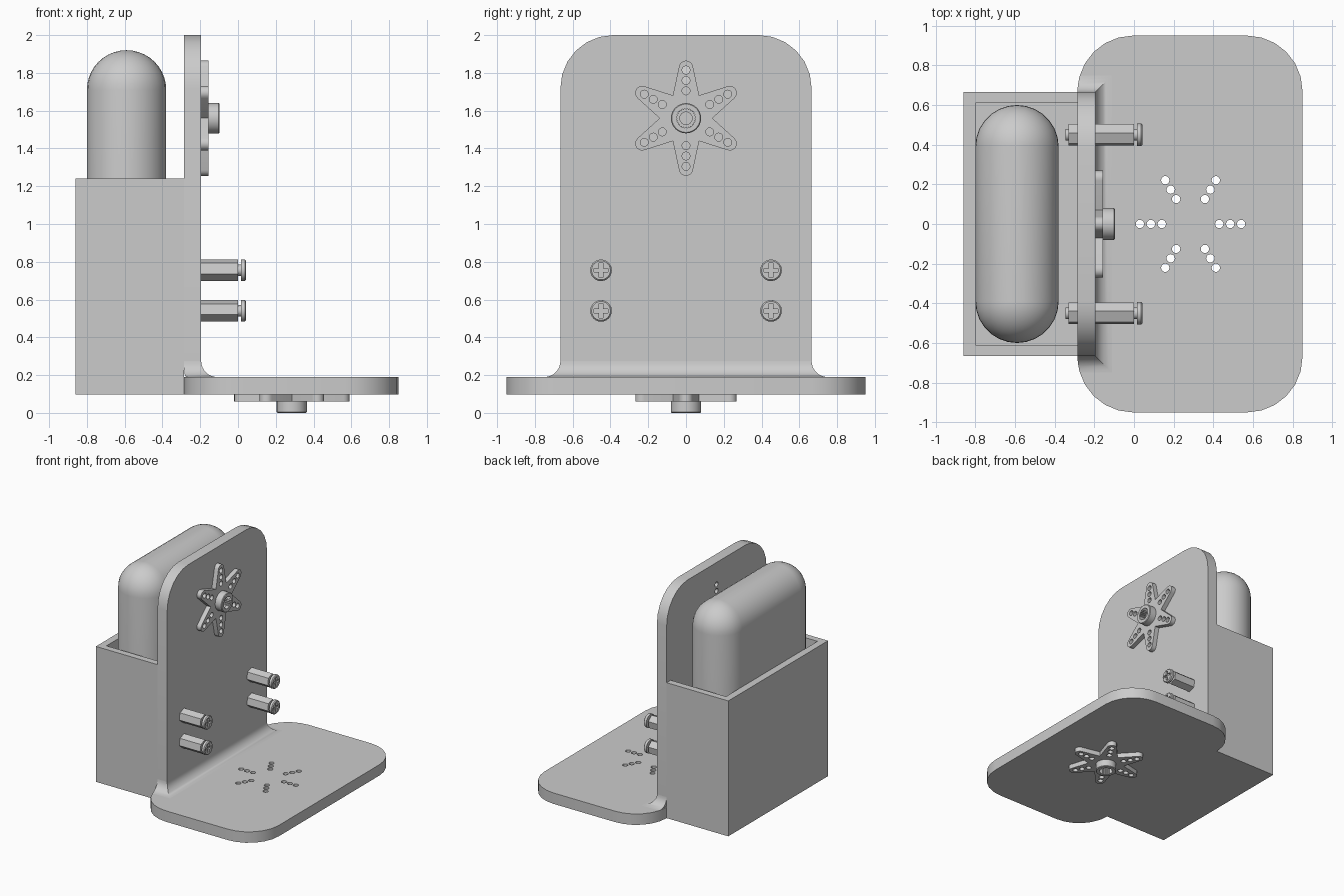
import bpy, bmesh
from math import sin, cos, pi, radians, sqrt
from mathutils import Matrix, Vector

cube = bpy.data.objects.get("Cube")
if cube:
    bpy.data.objects.remove(cube, do_unlink=True)

grey = bpy.data.materials.new("plain grey")
grey.use_nodes = True
grey.diffuse_color = (0.6, 0.6, 0.6, 1)
grey.node_tree.nodes["Principled BSDF"].inputs["Base Color"].default_value = (0.6, 0.6, 0.6, 1)

# Shared levels
BOTTOM, DECK = 0.098, 0.19
BACK, FACE = -0.285, -0.195
HALF = 0.665
ROUND = 0.28

# Frames: local z points out of the wall (+x) or down out of the base (-z)
FLAT = Matrix.Identity(4)
OUT = Matrix(((0, 0, 1, 0), (1, 0, 0, 0), (0, 1, 0, 0), (0, 0, 0, 1)))
DOWN = Matrix(((0, 1, 0, 0), (1, 0, 0, 0), (0, 0, -1, 0), (0, 0, 0, 1)))


def arc(cx, cy, r, a0, a1, n):
    angles = [radians(a0 + (a1 - a0) * i / n) for i in range(n + 1)]
    return [(cx + r * cos(a), cy + r * sin(a)) for a in angles]


def circle(cx, cy, r, n=24, turn=0):
    return arc(cx, cy, r, turn, turn + 360, n)[:-1]


def rect(x0, x1, y0, y1):
    return [(x0, y0), (x1, y0), (x1, y1), (x0, y1)]


def add_loft(bm, rings):
    """rings: list of (outline, height), counter-clockwise, going up."""
    loops = [[bm.verts.new((x, y, h)) for x, y in pts] for pts, h in rings]
    n = len(loops[0])
    bm.faces.new(loops[0][::-1])
    bm.faces.new(loops[-1])
    for lo, hi in zip(loops, loops[1:]):
        for i in range(n):
            j = (i + 1) % n
            bm.faces.new((lo[i], lo[j], hi[j], hi[i]))


def build(name, solids, frame=FLAT, at=(0, 0, 0)):
    bm = bmesh.new()
    for rings in solids:
        add_loft(bm, rings)
    bmesh.ops.remove_doubles(bm, verts=bm.verts, dist=0.0001)
    bmesh.ops.recalc_face_normals(bm, faces=bm.faces)
    bm.transform(Matrix.Translation(Vector(at)) @ frame)
    mesh = bpy.data.meshes.new(name)
    bm.to_mesh(mesh)
    bm.free()
    mesh.materials.append(grey)
    obj = bpy.data.objects.new(name, mesh)
    bpy.context.collection.objects.link(obj)
    return obj


def prism(pts, h0, h1):
    return [(pts, h0), (pts, h1)]


def activate(obj):
    bpy.ops.object.select_all(action='DESELECT')
    obj.select_set(True)
    bpy.context.view_layer.objects.active = obj


def cut(obj, cutter):
    activate(obj)
    mod = obj.modifiers.new("cut", 'BOOLEAN')
    mod.operation, mod.solver, mod.object = 'DIFFERENCE', 'EXACT', cutter
    bpy.ops.object.modifier_apply(modifier=mod.name)


def discard(obj):
    bpy.data.objects.remove(obj, do_unlink=True)


parts = []

# Open battery box, closed on its inner side by the wall
box = build("battery_box", [prism(rect(-0.86, BACK, -HALF, HALF), BOTTOM, 1.24)])
cavity = build("cavity", [prism(rect(-0.80, 0, -0.61, 0.61), 0.16, 1.5)])
cut(box, cavity)
discard(cavity)

# Pill-shaped battery with a domed top
R = 0.21


def pill(r):
    return arc(-0.59, 0.39, r, 0, 180, 14) + arc(-0.59, -0.39, r, 180, 360, 14)


dome = [(pill(R * cos(pi / 2 * i / 10)), 1.71 + R * sin(pi / 2 * i / 10)) for i in range(10)]
dome.append((pill(0), 1.71 + R))
battery = build("battery", [[(pill(R), 0.16)] + dome])

# Base plate with rounded corners
x0, x1, yy = BACK + ROUND, 0.85 - ROUND, 0.95 - ROUND
outline = []
for k, (cx, cy) in enumerate([(x1, yy), (x0, yy), (x0, -yy), (x1, -yy)]):
    outline += arc(cx, cy, ROUND, 90 * k, 90 * k + 90, 6)
base = build("base_plate", [prism(outline, BOTTOM, DECK)])

# Upright wall with rounded top corners
FILLET = 0.085
side, top = HALF - ROUND, 2 - ROUND
outline = [(-HALF, DECK + FILLET), (HALF, DECK + FILLET)]
outline += arc(side, top, ROUND, 0, 90, 6) + arc(-side, top, ROUND, 90, 180, 6)
wall = build("upright_wall", [prism(outline, BACK, FACE)], OUT)

# Flared foot blending the wall into the base
rings = []
for i in range(9):
    a = pi / 2 * i / 8
    o = FILLET * (1 - sin(a))
    back = BACK + ROUND - sqrt(ROUND ** 2 - o ** 2)
    rings.append((rect(back, FACE + o, -HALF - o, HALF + o), DECK + FILLET * (1 - cos(a))))
foot = build("flared_foot", [rings])
parts += [box, battery, base, wall, foot]

# Six-armed servo horns with a toothed hub, one on the wall and one under the base
star, holes = [], []
for k in range(6):
    a = 30 + 60 * k
    c, s = cos(radians(a)), sin(radians(a))
    star += circle(0, 0, 0.14, 1, a - 30)
    star += arc(0.268 * c, 0.268 * s, 0.037, a - 80, a + 80, 8)
    holes += [prism(circle(r * c, r * s, 0.021, 16), -0.15, 0.06) for r in (0.145, 0.2, 0.255)]
teeth = [circle(0, 0, 0.052 if i % 2 else 0.046, 1, i * 7.5)[0] for i in range(48)]
hub_rings = [(circle(0, 0, 0.08, 32), 0.038), (circle(0, 0, 0.08, 32), 0.093),
             (circle(0, 0, 0.075, 32), 0.098)]

for place, plate, frame, at in (("wall", wall, OUT, (FACE, 0, 1.56)),
                                ("base", base, DOWN, (0.285, 0, BOTTOM))):
    horn = build(place + "_horn_arms", [prism(star, 0, 0.038)], frame, at)
    hub = build(place + "_horn_hub", [hub_rings], frame, at)
    drill = build("drill", holes, frame, at)
    cut(plate, drill)
    cut(horn, drill)
    bore = build("bore", [prism(teeth, 0.01, 0.2)], frame, at)
    cut(hub, bore)
    screw_hole = build("screw_hole", [prism(circle(0, 0, 0.033), -0.02, 0.1)], frame, at)
    cut(horn, screw_hole)
    for helper in (drill, bore, screw_hole):
        discard(helper)
    parts += [horn, hub]

# Hexagonal standoffs through the wall, each with a cross-head screw
for name, y in (("left", 0.45), ("right", -0.45)):
    for level, z in (("lower", 0.54), ("upper", 0.755)):
        at = (0, y, z)
        tag = level + "_" + name
        hexagon = circle(0, 0, 0.058, 6, 80)
        standoff = build(tag + "_standoff", [prism(hexagon, -0.33, 0)], OUT, at)
        shaft = build(tag + "_screw_shaft", [prism(circle(0, 0, 0.03), -0.345, 0.02)], OUT, at)
        head = build(tag + "_screw_head", [[(circle(0, 0, 0.057), 0.016),
                                            (circle(0, 0, 0.057), 0.036),
                                            (circle(0, 0, 0.050), 0.043)]], OUT, at)
        for w, h in ((0.038, 0.01), (0.01, 0.038)):
            slot = build("slot", [prism(rect(-w, w, -h, h), 0.026, 0.1)], OUT, at)
            cut(head, slot)
            discard(slot)
        parts += [standoff, shaft, head]

for obj in parts:
    activate(obj)
    bpy.ops.object.shade_smooth_by_angle(angle=radians(31))
